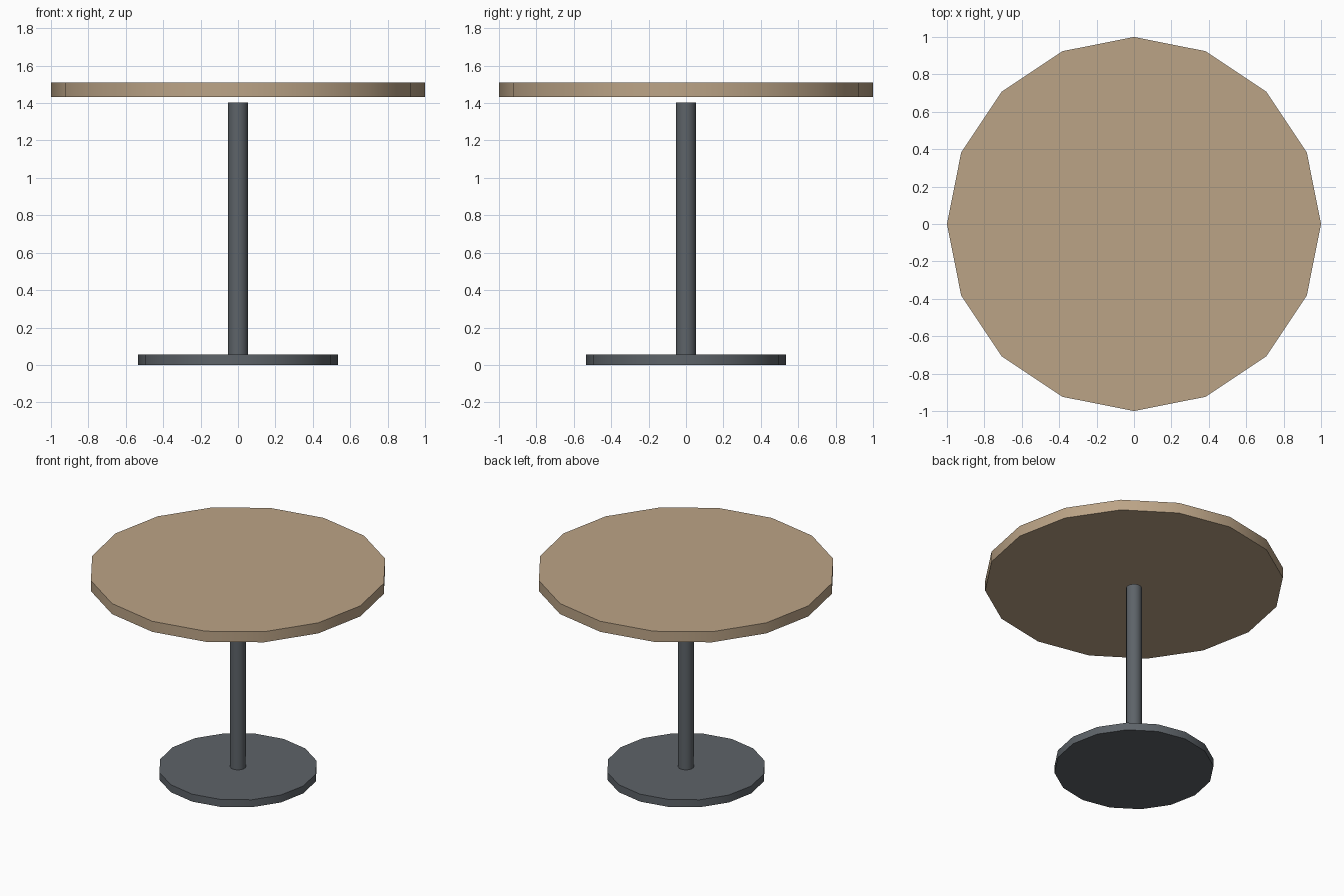
import bpy
import math

if "Cube" in bpy.data.objects:
    bpy.data.objects.remove(bpy.data.objects["Cube"])


def material(name, rgb):
    mat = bpy.data.materials.new(name)
    mat.diffuse_color = (*rgb, 1.0)
    mat.use_nodes = True
    mat.node_tree.nodes["Principled BSDF"].inputs["Base Color"].default_value = mat.diffuse_color
    return mat


def disc(name, radius, z0, z1, mat, sides=16):
    # upright cylinder from z0 to z1, with a corner on each axis
    bpy.ops.mesh.primitive_cylinder_add(
        vertices=sides, radius=radius, depth=z1 - z0,
        location=(0, 0, (z0 + z1) / 2))
    obj = bpy.context.object
    obj.name = name
    obj.data.materials.append(mat)
    bpy.ops.object.shade_smooth_by_angle(angle=math.radians(30))
    return obj


wood = material("wood", (0.50, 0.37, 0.24))
metal = material("dark_metal", (0.11, 0.125, 0.14))

# round foot plate
disc("base_plate", 0.534, 0.0, 0.055, metal)
# central post, stopping just short of the top
disc("post", 0.053, 0.055, 1.403, metal)
# wooden table top
disc("table_top", 1.0, 1.432, 1.51, wood)
